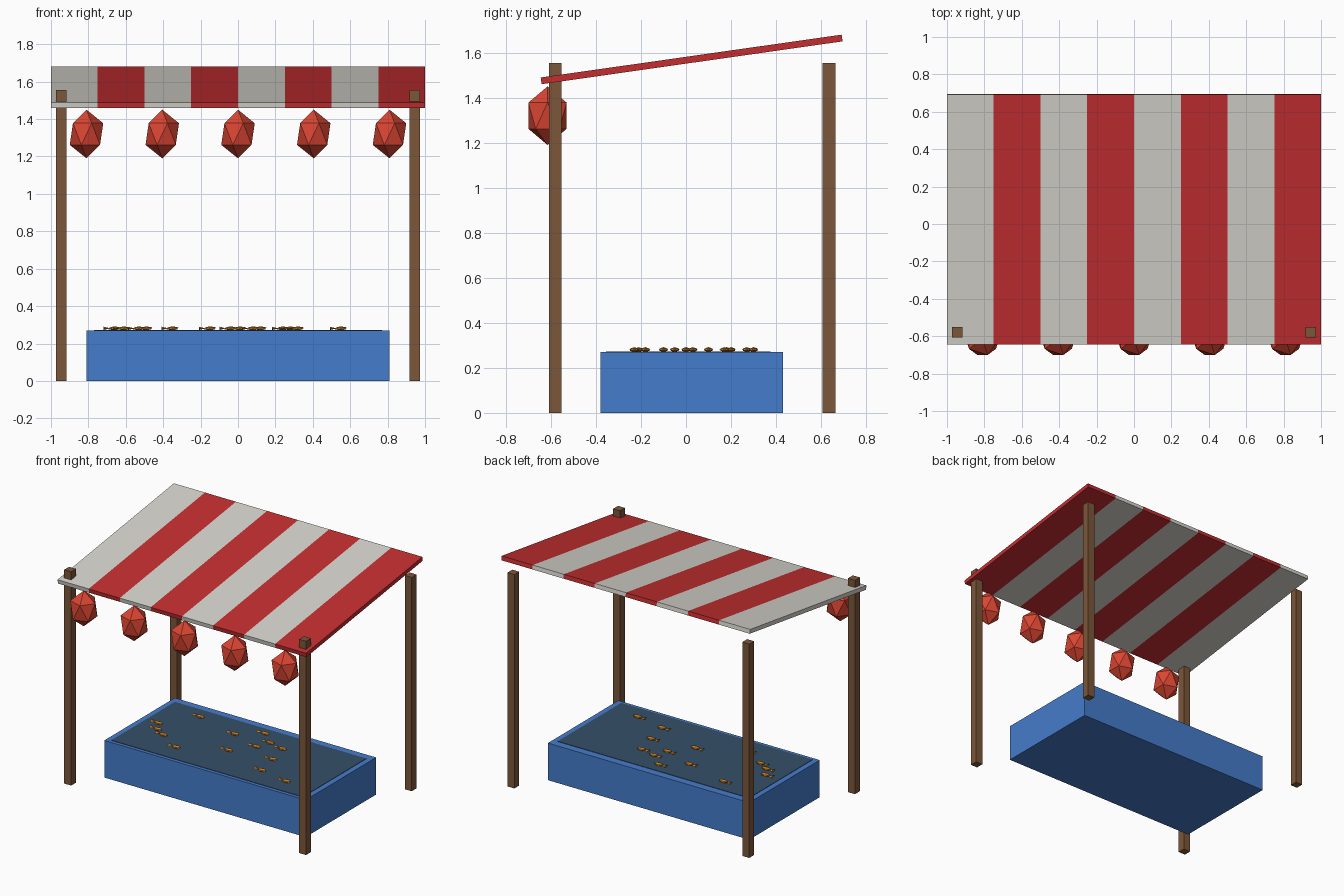
import bpy, bmesh, math
from mathutils import Matrix, Vector

cube = bpy.data.objects.get("Cube")
if cube:
    bpy.data.objects.remove(cube, do_unlink=True)


def material(name, r, g, b):
    m = bpy.data.materials.new(name)
    m.use_nodes = True
    m.diffuse_color = (r, g, b, 1)
    bsdf = m.node_tree.nodes["Principled BSDF"]
    bsdf.inputs["Base Color"].default_value = (r, g, b, 1)
    bsdf.inputs["Roughness"].default_value = 0.9
    return m


canvas_white = material("canvas white", 0.68, 0.66, 0.61)
canvas_red = material("canvas red", 0.55, 0.027, 0.03)
wood = material("brown wood", 0.2, 0.095, 0.043)
tub_blue = material("tub blue", 0.06, 0.2, 0.6)
water_blue = material("dark water", 0.037, 0.08, 0.14)
lantern_red = material("lantern red", 0.7, 0.06, 0.032)
fish_orange = material("fish orange", 0.6, 0.22, 0.02)


def finish(bm, name, *mats):
    mesh = bpy.data.meshes.new(name)
    bm.to_mesh(mesh)
    bm.free()
    for m in mats:
        mesh.materials.append(m)
    obj = bpy.data.objects.new(name, mesh)
    bpy.context.collection.objects.link(obj)
    return obj


def add_box(bm, size, centre):
    bmesh.ops.create_cube(bm, size=1, matrix=Matrix.Translation(centre) @ Matrix.Diagonal((*size, 1)))


def box(name, size, centre, mat):
    bm = bmesh.new()
    add_box(bm, size, centre)
    return finish(bm, name, mat)


# Four corner posts
POST_HEIGHT = 1.555
for depth, y in (("front", -0.58), ("back", 0.635)):
    for side, x in (("right", -0.945), ("left", 0.945)):
        box(f"{depth}_{side}_post", (0.056, 0.056, POST_HEIGHT), (x, y, POST_HEIGHT / 2), wood)

# Sloping canopy, cut into eight alternating stripes
STRIPES = 8
bm = bmesh.new()
add_box(bm, (2, 1.35, 0.03), (0, 0, 0))
for i in range(1, STRIPES):
    bmesh.ops.bisect_plane(bm, geom=bm.verts[:] + bm.edges[:] + bm.faces[:],
                           plane_co=(-1 + 2 * i / STRIPES, 0, 0), plane_no=(1, 0, 0))
for f in bm.faces:
    x = f.calc_center_median().x
    f.material_index = min(STRIPES - 1, int((x + 1) * STRIPES / 2)) % 2
canopy = finish(bm, "striped_canopy", canvas_white, canvas_red)
canopy.location = (0, 0.025, 1.57)
canopy.rotation_euler.x = math.radians(8.1)

# Row of faceted lanterns under the front edge
for i in range(5):
    bm = bmesh.new()
    bmesh.ops.create_icosphere(bm, subdivisions=1, radius=0.1)
    lantern = finish(bm, f"lantern_{i + 1}", lantern_red)
    lantern.location = ((i - 2) * 0.405, -0.615, 1.32)
    lantern.scale.z = 1.3

# Tub with a thin sheet of water on top
TUB_TOP = 0.27
box("tub", (1.62, 0.81, TUB_TOP), (0, 0.025, TUB_TOP / 2), tub_blue)
box("water", (1.54, 0.73, 0.004), (0, 0.01, TUB_TOP + 0.001), water_blue)

# Small fish: faceted body with a flared tail, sharing one mesh
bm = bmesh.new()
bmesh.ops.create_icosphere(bm, subdivisions=1, radius=1,
                           matrix=Matrix.Translation((0.01, 0, 0)) @ Matrix.Diagonal((0.036, 0.021, 0.011, 1)))
bmesh.ops.create_cone(bm, cap_ends=True, segments=4, radius1=0.022, radius2=0.003, depth=0.03,
                      matrix=Matrix.Translation((-0.033, 0, 0)) @ Matrix.Diagonal((1, 1, 0.4, 1))
                      @ Matrix.Rotation(math.pi / 2, 4, "Y"))
fish = finish(bm, "fish_1", fish_orange)
spots = [(-0.67, 0.03), (-0.62, -0.05), (-0.54, -0.1), (-0.36, -0.21), (-0.5, 0.27),
         (-0.16, 0.18), (-0.05, -0.05), (0, 0.3), (0.11, 0.2), (0.07, 0.1),
         (0.23, 0.17), (0.27, 0), (0.31, -0.18), (0.54, -0.23)]
for i, (x, y) in enumerate(spots):
    swimmer = fish
    if i:
        swimmer = bpy.data.objects.new(f"fish_{i + 1}", fish.data)
        bpy.context.collection.objects.link(swimmer)
    swimmer.location = Vector((x, y, TUB_TOP + 0.011))
